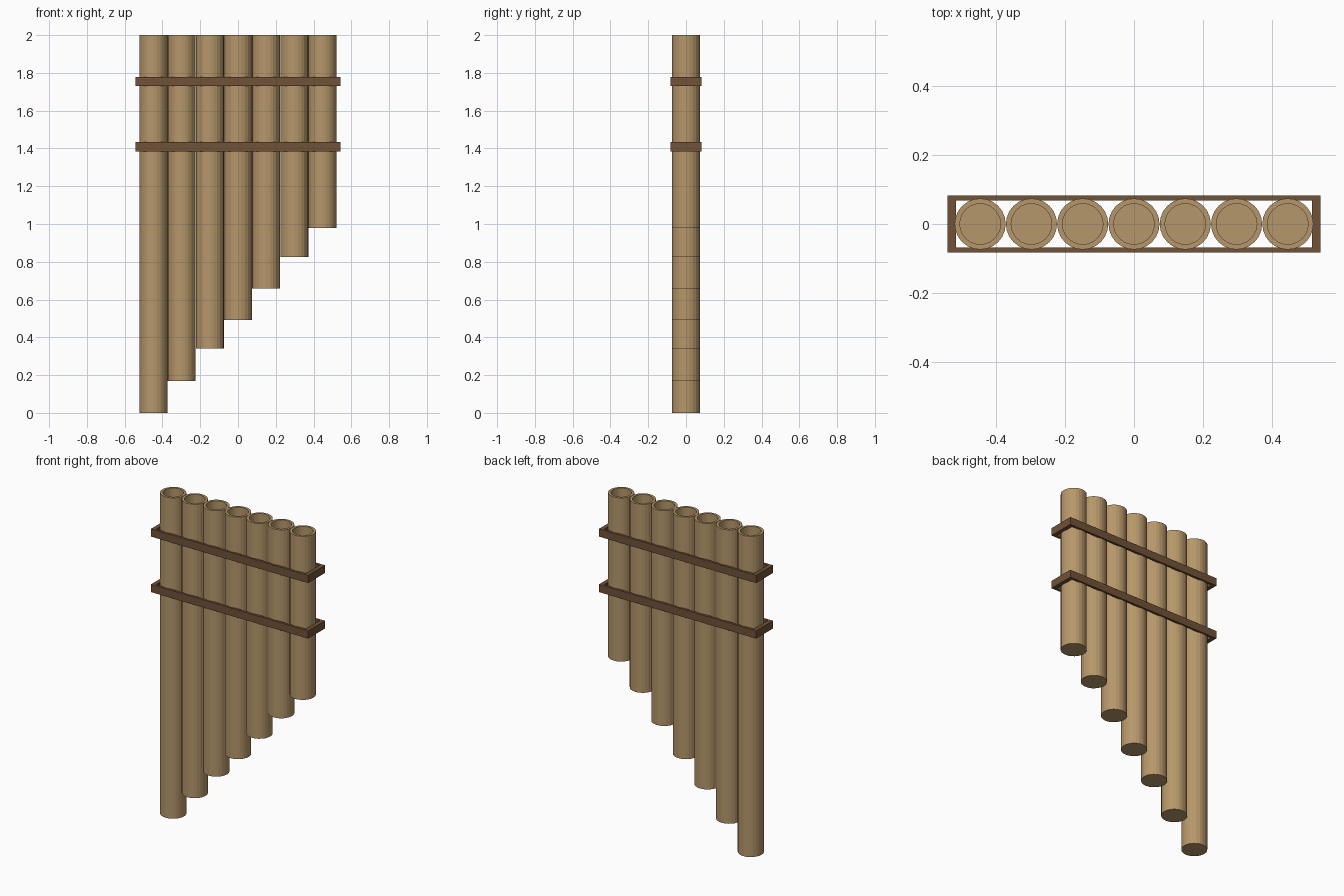
import bpy, bmesh
from math import cos, sin, tau

if "Cube" in bpy.data.objects:
    bpy.data.objects.remove(bpy.data.objects["Cube"])

SIDES, SPACING, TOP = 24, 0.149, 2.0
OUTER, INNER, FLOOR = 0.0742, 0.059, 0.03


def material(name, color):
    mat = bpy.data.materials.new(name)
    mat.diffuse_color = color
    mat.use_nodes = True
    mat.node_tree.nodes["Principled BSDF"].inputs["Base Color"].default_value = mat.diffuse_color
    return mat


def lathe_object(name, loops, mat, closed=False):
    """Bridge successive loops of points; cap both ends unless closed."""
    bm = bmesh.new()
    rings = [[bm.verts.new(p) for p in loop] for loop in loops]
    n = len(rings[0])
    pairs = list(zip(rings, rings[1:]))
    if closed:
        pairs.append((rings[-1], rings[0]))
    for a, b in pairs:
        for i in range(n):
            j = (i + 1) % n
            bm.faces.new((a[i], a[j], b[j], b[i]))
    if not closed:
        bm.faces.new(rings[0])
        bm.faces.new(rings[-1])
    bmesh.ops.recalc_face_normals(bm, faces=bm.faces)
    mesh = bpy.data.meshes.new(name)
    bm.to_mesh(mesh)
    bm.free()
    mesh.materials.append(mat)
    obj = bpy.data.objects.new(name, mesh)
    bpy.context.collection.objects.link(obj)
    return obj


def circle(x, r, z):
    return [(x + r * cos(tau * i / SIDES), r * sin(tau * i / SIDES), z)
            for i in range(SIDES)]


def rectangle(hx, hy, z):
    return [(-hx, -hy, z), (hx, -hy, z), (hx, hy, z), (-hx, hy, z)]


cane = material("cane", (0.47, 0.31, 0.145, 1))
binding = material("binding", (0.165, 0.085, 0.04, 1))

# Pipes: hollow tubes with closed lower ends, getting shorter to the right
bottoms = [0.0, 0.168, 0.342, 0.491, 0.658, 0.825, 0.98]
for k, z in enumerate(bottoms):
    x = (k - 3) * SPACING
    lathe_object(f"pipe_{k + 1}", [
        circle(x, OUTER, z), circle(x, OUTER, TOP),
        circle(x, INNER, TOP), circle(x, INNER, z + FLOOR)], cane)

# Binding bands: rectangular frames around the row of pipes
for name, z in (("upper_band", 1.755), ("lower_band", 1.409)):
    lo, hi = z - 0.024, z + 0.024
    lathe_object(name, [
        rectangle(0.542, 0.083, lo), rectangle(0.542, 0.083, hi),
        rectangle(0.517, 0.068, hi), rectangle(0.517, 0.068, lo)],
        binding, closed=True)
